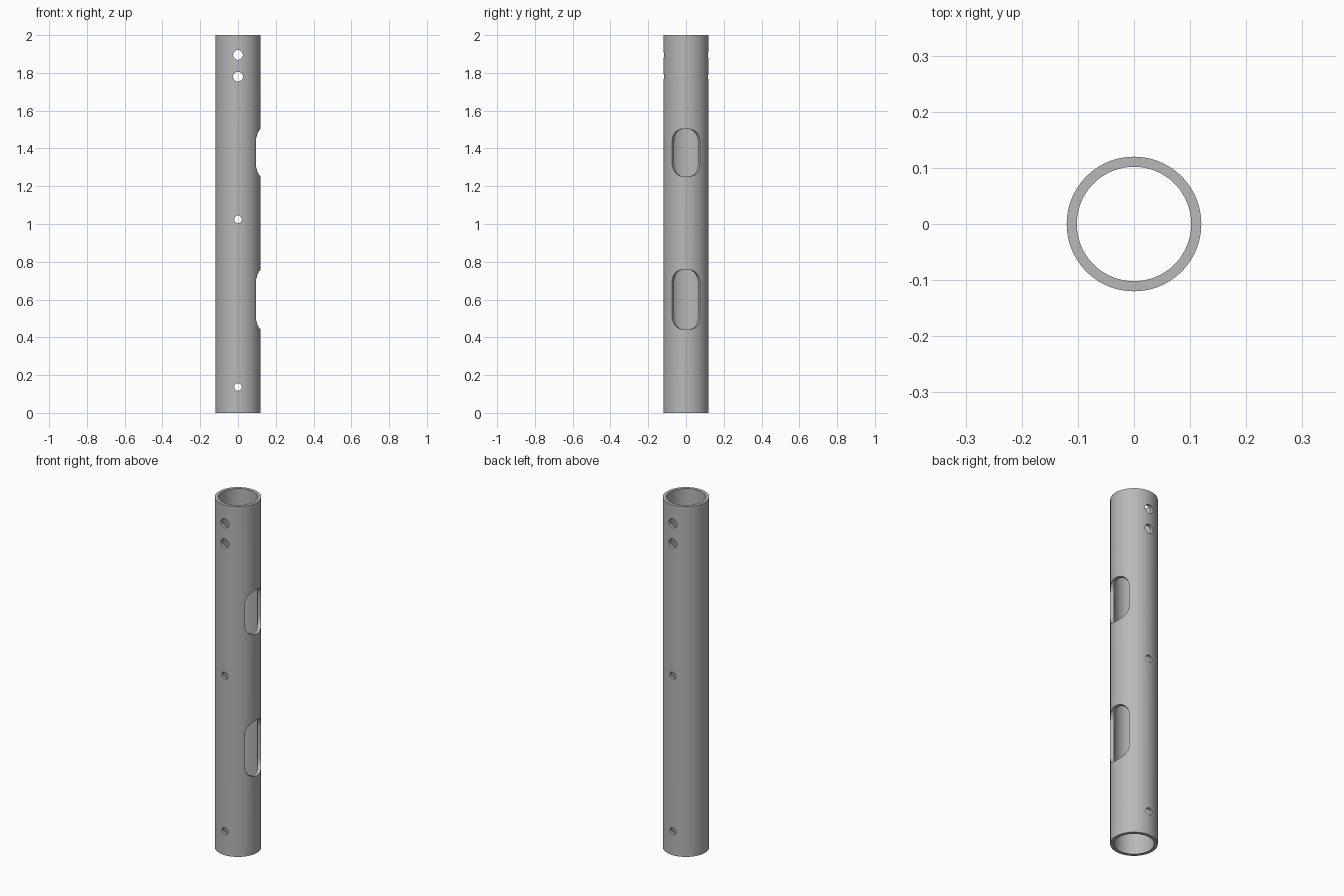
import bpy, bmesh, math

cube = bpy.data.objects.get("Cube")
if cube:
    bpy.data.objects.remove(cube, do_unlink=True)

OUTER, INNER, HEIGHT = 0.12, 0.102, 2.0
SEGMENTS = 64

metal = bpy.data.materials.new("satin_grey")
metal.use_nodes = True
grey = (0.48, 0.48, 0.48, 1)
metal.diffuse_color = grey
metal.node_tree.nodes["Principled BSDF"].inputs["Base Color"].default_value = grey


def make_object(name, bm):
    bmesh.ops.recalc_face_normals(bm, faces=bm.faces)
    mesh = bpy.data.meshes.new(name)
    bm.to_mesh(mesh)
    bm.free()
    mesh.materials.append(metal)
    obj = bpy.data.objects.new(name, mesh)
    bpy.context.collection.objects.link(obj)
    return obj


def bridge(bm, a, b):
    for i in range(len(a)):
        j = (i + 1) % len(a)
        bm.faces.new((a[i], a[j], b[j], b[i]))


def tube():
    bm = bmesh.new()
    rings = []
    for radius, z in ((OUTER, 0), (OUTER, HEIGHT), (INNER, HEIGHT), (INNER, 0)):
        angles = [math.tau * i / SEGMENTS for i in range(SEGMENTS)]
        rings.append([bm.verts.new((radius * math.cos(a), radius * math.sin(a), z))
                      for a in angles])
    for k in range(4):
        bridge(bm, rings[k], rings[(k + 1) % 4])
    return make_object("tube", bm)


def hole_cutter(z, radius):
    bm = bmesh.new()
    rings = []
    for y in (-0.2, 0.2):
        angles = [math.tau * i / 32 for i in range(32)]
        rings.append([bm.verts.new((radius * math.cos(a), y, z + radius * math.sin(a)))
                      for a in angles])
    bridge(bm, *rings)
    for ring in rings:
        bm.faces.new(ring)
    return make_object("hole_cutter", bm)


def slot_cutter(low, high, half_width=0.075):
    # Rounded slot whose side walls point at the tube axis
    outline = []
    for centre, start in ((high - half_width, 0), (low + half_width, math.pi)):
        for i in range(17):
            a = start + math.pi * i / 16
            outline.append((half_width * math.cos(a), centre + half_width * math.sin(a)))
    bm = bmesh.new()
    rings = [[bm.verts.new((x, y * x / 0.095, z)) for y, z in outline]
             for x in (0.04, 0.15)]
    bridge(bm, *rings)
    for ring in rings:
        bm.faces.new(ring)
    return make_object("slot_cutter", bm)


# Cross-drilled pin holes and side slots
body = tube()
cutters = [hole_cutter(z, r) for z, r in
           ((1.895, 0.026), (1.78, 0.026), (1.025, 0.02), (0.137, 0.02))]
cutters += [slot_cutter(1.25, 1.505), slot_cutter(0.44, 0.76)]
for cutter in cutters:
    cutter.hide_render = True
    cut = body.modifiers.new("cut", 'BOOLEAN')
    cut.operation = 'DIFFERENCE'
    cut.solver = 'EXACT'
    cut.object = cutter

# Apply the cuts and remove the helpers
bpy.context.view_layer.update()
depsgraph = bpy.context.evaluated_depsgraph_get()
final_mesh = bpy.data.meshes.new_from_object(body.evaluated_get(depsgraph))
body.modifiers.clear()
body.data = final_mesh
for cutter in cutters:
    bpy.data.objects.remove(cutter, do_unlink=True)

bpy.ops.object.select_all(action='DESELECT')
body.select_set(True)
bpy.context.view_layer.objects.active = body
bpy.ops.object.shade_smooth_by_angle(angle=math.radians(30))
